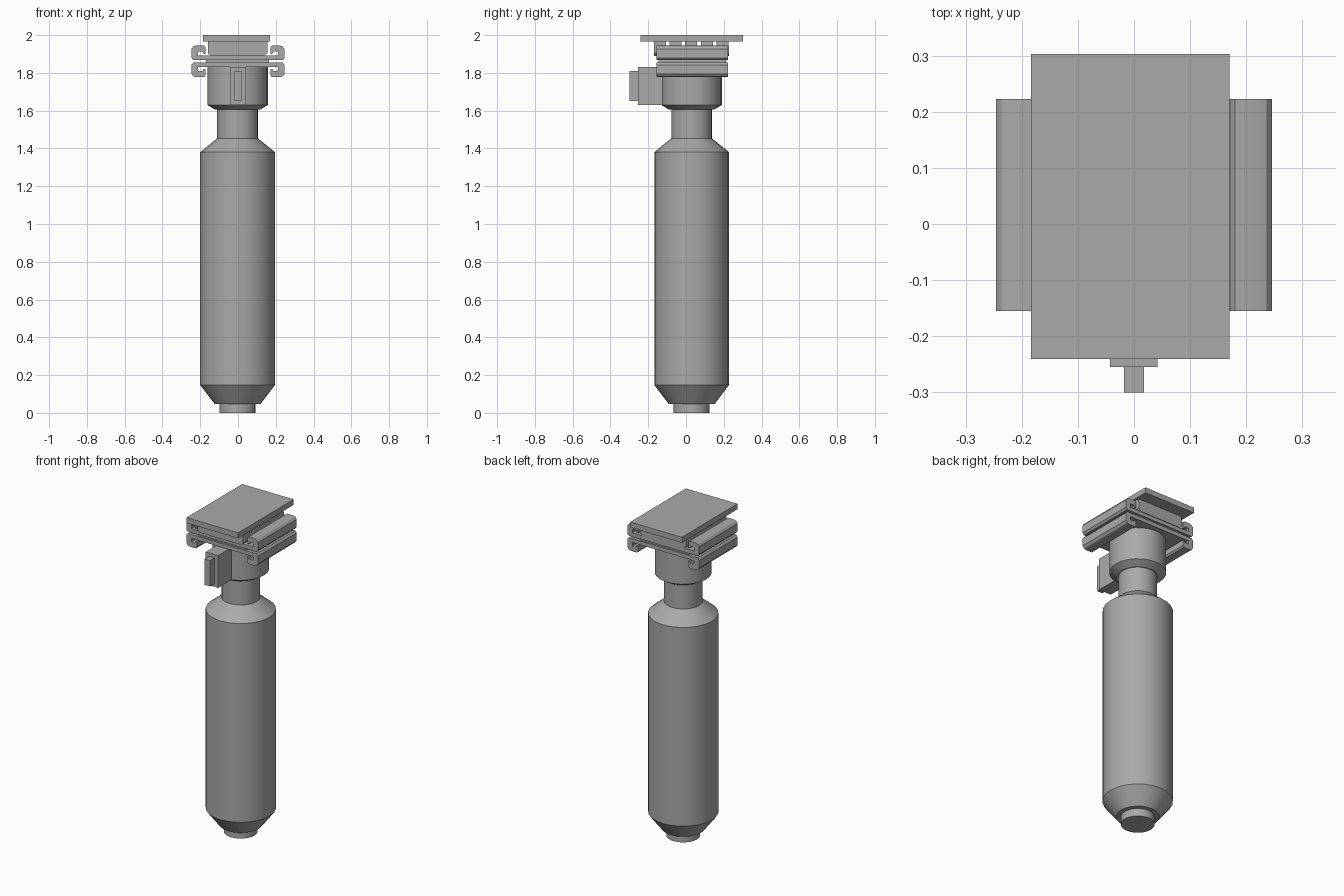
import bpy, bmesh, math

cube = bpy.data.objects.get("Cube")
if cube:
    bpy.data.objects.remove(cube, do_unlink=True)

grey = bpy.data.materials.new("mid grey")
grey.use_nodes = True
shade = (0.4, 0.4, 0.4, 1)
grey.diffuse_color = shade
grey.node_tree.nodes["Principled BSDF"].inputs["Base Color"].default_value = shade

AXIS_X, AXIS_Y = -0.002, 0.03


def finish(name, bm, smooth=False):
    bmesh.ops.recalc_face_normals(bm, faces=bm.faces)
    mesh = bpy.data.meshes.new(name)
    bm.to_mesh(mesh)
    bm.free()
    mesh.materials.append(grey)
    obj = bpy.data.objects.new(name, mesh)
    bpy.context.collection.objects.link(obj)
    if smooth:
        bpy.ops.object.select_all(action="DESELECT")
        obj.select_set(True)
        bpy.context.view_layer.objects.active = obj
        bpy.ops.object.shade_smooth_by_angle(angle=math.radians(30))
    return obj


def lathe(name, profile, sides=24):
    """Turn (radius, height) points around the upright axis, with flat caps."""
    bm = bmesh.new()
    rings = []
    for r, z in profile:
        rings.append([bm.verts.new((AXIS_X + r * math.cos(math.tau * i / sides),
                                    AXIS_Y + r * math.sin(math.tau * i / sides), z))
                      for i in range(sides)])
    for a, b in zip(rings, rings[1:]):
        for i in range(sides):
            j = (i + 1) % sides
            bm.faces.new((a[i], a[j], b[j], b[i]))
    bm.faces.new(rings[0])
    bm.faces.new(rings[-1])
    return finish(name, bm, True)


def extrude_y(name, outline, y0, y1, smooth=False):
    """Extrude an (x, z) outline from y0 to y1."""
    bm = bmesh.new()
    face = bm.faces.new([bm.verts.new((x, y0, z)) for x, z in outline])
    out = bmesh.ops.extrude_face_region(bm, geom=[face])
    moved = [v for v in out["geom"] if isinstance(v, bmesh.types.BMVert)]
    bmesh.ops.translate(bm, verts=moved, vec=(0, y1 - y0, 0))
    return finish(name, bm, smooth)


def box(name, x0, x1, y0, y1, z0, z1):
    return extrude_y(name, [(x0, z0), (x1, z0), (x1, z1), (x0, z1)], y0, y1)


# Turned handle, neck and collar
lathe("foot_cap", [(0.095, 0), (0.095, 0.06)])
lathe("handle_body", [(0.122, 0.048), (0.198, 0.148), (0.198, 1.38), (0.108, 1.453)])
lathe("neck", [(0.108, 1.44), (0.108, 1.62)])
lathe("collar", [(0.118, 1.605), (0.16, 1.63), (0.16, 1.84)])

# Locking block on the front of the collar
box("lock_block", -0.043, 0.042, -0.255, -0.09, 1.63, 1.83)
box("lock_key", -0.018, 0.018, -0.3, -0.25, 1.65, 1.81)

# Two back-to-back channels with hooked lips
half = [(0.236, 0), (0.246, 0.012), (0.246, 0.06), (0.236, 0.073), (0.222, 0.078),
        (0.18, 0.078), (0.172, 0.068), (0.172, 0.034), (0.182, 0.034),
        (0.188, 0.046), (0.212, 0.046), (0.212, 0.024)]
section = half + [(-x, h) for x, h in reversed(half)]
for name, base, sign in (("lower_channel", 1.855, -1), ("upper_channel", 1.867, 1)):
    extrude_y(name, [(x, base + sign * h) for x, h in section], -0.155, 0.223, True)
box("channel_spacer", -0.17, 0.165, -0.145, 0.213, 1.85, 1.872)

# Sliding block with a chamfered underside and a toothed top
extrude_y("slider", [(-0.145, 1.89), (0.14, 1.89), (0.155, 1.905), (0.155, 1.945),
                     (-0.16, 1.945), (-0.16, 1.905)], -0.17, 0.227)
pitch, gap = 0.083, 0.02
for i in range(5):
    start = -0.17 + i * pitch
    box(f"slider_tooth_{i + 1}", -0.16, 0.155, start, start + pitch - gap, 1.94, 1.97)

# Flat mounting plate
box("top_plate", -0.184, 0.17, -0.241, 0.303, 1.966, 2.0)
